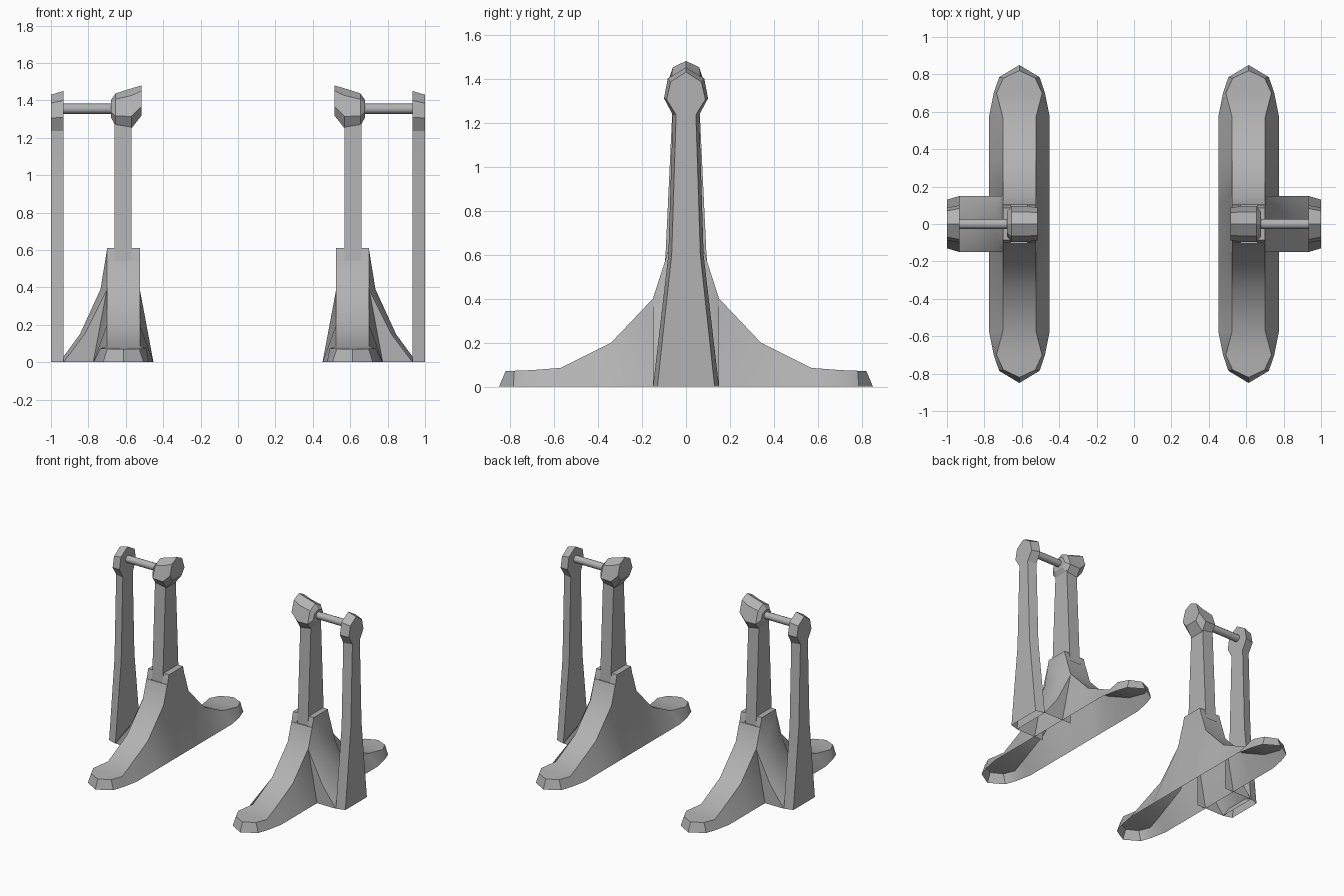
import bpy, bmesh, math

if "Cube" in bpy.data.objects:
    bpy.data.objects.remove(bpy.data.objects["Cube"])

grey = bpy.data.materials.new("plain_grey")
grey.diffuse_color = (0.45, 0.45, 0.45, 1)
grey.use_nodes = True
grey.node_tree.nodes["Principled BSDF"].inputs["Base Color"].default_value = grey.diffuse_color
CX = 0.613  # centre line of each stand


def finish(name, bm, angle=30):
    """Clean the mesh, mirror it to the other stand and shade it."""
    bmesh.ops.remove_doubles(bm, verts=bm.verts, dist=0.0005)
    bmesh.ops.recalc_face_normals(bm, faces=bm.faces)
    me = bpy.data.meshes.new(name)
    bm.to_mesh(me)
    bm.free()
    me.materials.append(grey)
    ob = bpy.data.objects.new(name, me)
    bpy.context.collection.objects.link(ob)
    bpy.ops.object.select_all(action='DESELECT')
    ob.select_set(True)
    bpy.context.view_layer.objects.active = ob
    bpy.ops.object.shade_smooth_by_angle(angle=math.radians(angle))
    mod = ob.modifiers.new("other_side", 'MIRROR')
    mod.use_axis[0] = True
    mod.use_mirror_merge = False
    return ob


def loft(name, sections, closed=True, caps=True, angle=30):
    """Skin a row of equal-length sections."""
    bm = bmesh.new()
    rows = [[bm.verts.new(p) for p in s] for s in sections]
    n = len(rows[0])
    for a, b in zip(rows, rows[1:]):
        for i in range(n if closed else n - 1):
            j = (i + 1) % n
            bm.faces.new((a[i], a[j], b[j], b[i]))
    if caps:
        bm.faces.new(rows[0])
        bm.faces.new(rows[-1])
    return finish(name, bm, angle)


def sym(x, half):
    """Profile in y-z at x, from half points with the last one at y = 0."""
    return [(x, -y, z) for y, z in half] + [(x, y, z) for y, z in half[-2::-1]]


# Foot: hollow shell swept along y (bottom y, bottom half width, top y, top half width, top z)
half = [(.85, 0, .82, 0, .070), (.785, .108, .78, .085, .072), (.70, .137, .70, .122, .075),
        (.58, .161, .57, .088, .085), (.34, .161, .34, .088, .20), (.15, .161, .15, .088, .40),
        (.105, .161, .105, .088, .54)]
stations = [(-a, b, -c, d, e) for a, b, c, d, e in half] + half[::-1]
sections = []
for yb, wb, yt, wt, z in stations:
    m = min(z, .39)
    sections.append([(CX - wb, yb, 0), (CX - wt, yt, m), (CX - wt, yt, z),
                     (CX + wt, yt, z), (CX + wt, yt, m), (CX + wb, yb, 0)])
loft("foot", sections, closed=False, caps=False)

# Socket cheeks on both sides of the inner post
cheek = [(-.105, .52), (-.10, .55), (-.085, .61), (.085, .61), (.10, .55), (.105, .52)]
for name, x0, x1 in (("inner_cheek", CX - .088, .57), ("outer_cheek", .66, CX + .088)):
    loft(name, [[(x, y, z) for y, z in cheek] for x in (x0, x1)])

# Inner post
loft("inner_post", [[(.57, -w, z), (.66, -w, z), (.66, w, z), (.57, w, z)]
                    for z, w in ((.50, .10), (.62, .092), (1.30, .06))])


# Head of the inner post, leaning up towards the inside
def head(x, zb, zt, w):
    return sym(x, [(.6 * w, zb), (w, zb + .3 * (zt - zb)), (.68 * w, zt - .18 * (zt - zb)), (0, zt)])


loft("post_head", [head(.515, 1.32, 1.48, .088), head(.57, 1.25, 1.464, .095),
                   head(.655, 1.265, 1.437, .095), head(.68, 1.31, 1.40, .065)], angle=20)

# Outer post, narrower on its outside face, open below
loft("outer_post", [
    sym(.933, [(.15, 0), (.08, .6), (.06, 1.235), (.10, 1.31), (.083, 1.40), (0, 1.45)]),
    sym(1.0, [(.13, 0), (.065, .6), (.045, 1.235), (.088, 1.305), (.07, 1.385), (0, 1.43)])],
    closed=False, angle=20)

# Buttress sweeping from the foot down to the outer post
rows = []
for x, xe, z, ze in ((.70, .70, .605, .39), (.735, .715, .39, .36),
                     (.845, .82, .15, .15), (.933, .933, .03, .0)):
    rows.append([(xe, -.15, 0), (xe, -.15, ze), (x, -.085, z),
                 (x, .085, z), (xe, .15, ze), (xe, .15, 0)])
loft("buttress", rows, closed=False, caps=False)

# Cross rod between the heads
ring = [(.027 * math.cos(i * math.pi / 6), 1.355 + .027 * math.sin(i * math.pi / 6)) for i in range(12)]
loft("cross_rod", [[(x, y, z) for y, z in ring] for x in (.66, .95)], angle=40)
